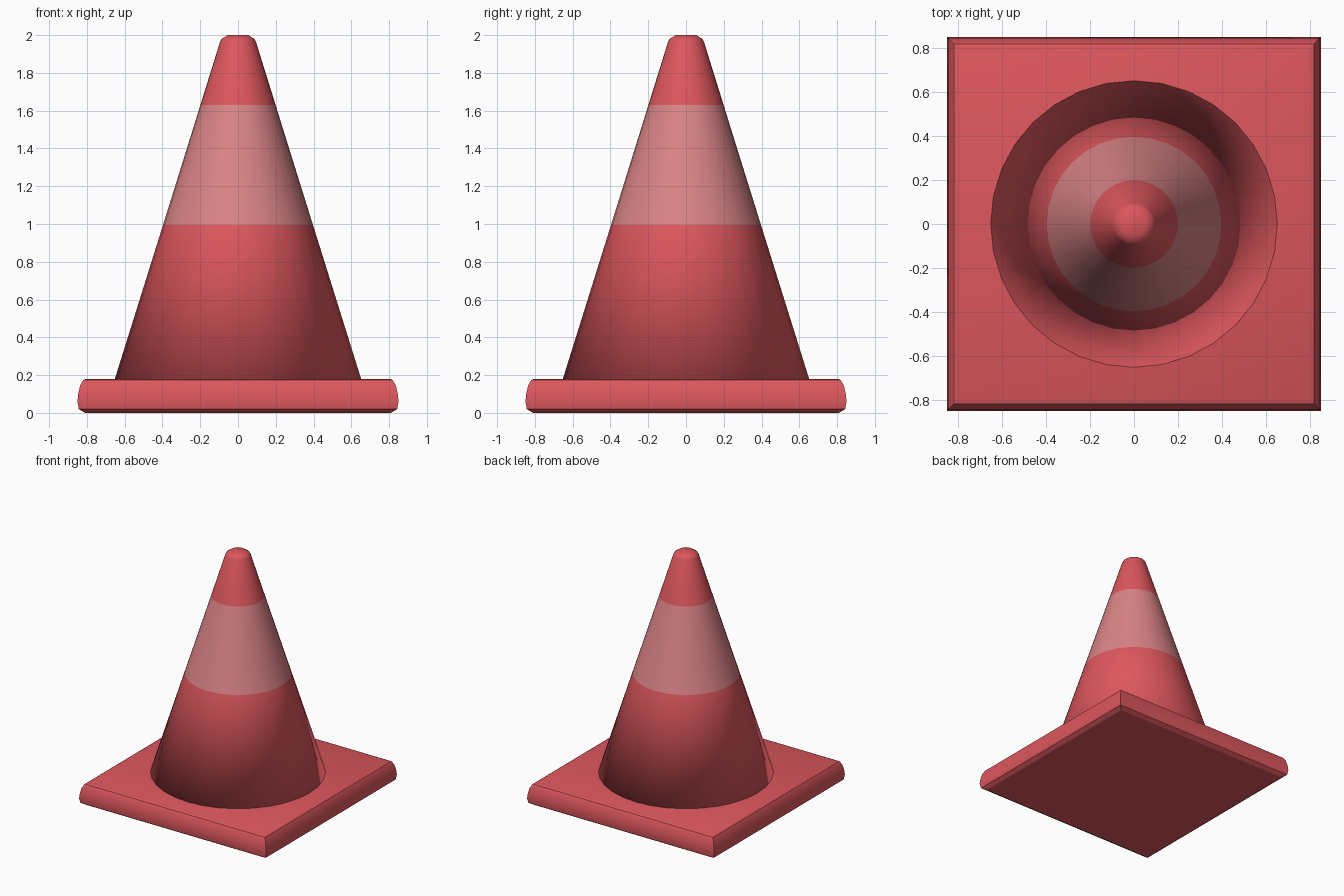
import bpy, bmesh
from math import cos, sin, pi

if "Cube" in bpy.data.objects:
    bpy.data.objects.remove(bpy.data.objects["Cube"])


def material(name, color):
    mat = bpy.data.materials.new(name)
    mat.diffuse_color = (*color, 1)
    mat.use_nodes = True
    mat.node_tree.nodes["Principled BSDF"].inputs["Base Color"].default_value = mat.diffuse_color
    return mat


def loft(name, rings, materials, band=None):
    """Skin a list of point rings, cap both ends; 'band' is the index of the second-colour strip."""
    bm = bmesh.new()
    loops = [[bm.verts.new(p) for p in ring] for ring in rings]
    n = len(loops[0])
    for k, (a, b) in enumerate(zip(loops, loops[1:])):
        for i in range(n):
            j = (i + 1) % n
            face = bm.faces.new((a[i], a[j], b[j], b[i]))
            face.material_index = 1 if k == band else 0
    bm.faces.new(loops[0][::-1])
    bm.faces.new(loops[-1])
    for face in bm.faces:
        face.smooth = True
    mesh = bpy.data.meshes.new(name)
    bm.to_mesh(mesh)
    bm.free()
    for mat in materials:
        mesh.materials.append(mat)
    obj = bpy.data.objects.new(name, mesh)
    bpy.context.collection.objects.link(obj)
    return obj


def square(h, z):
    return [(-h, -h, z), (h, -h, z), (h, h, z), (-h, h, z)]


def circle(r, z, n=32):
    return [(r * cos(2 * pi * i / n), r * sin(2 * pi * i / n), z) for i in range(n)]


red = material("cone_red", (0.72, 0.095, 0.11))
pale = material("band_pink", (0.70, 0.23, 0.24))

# Square foot with bulging rounded sides
base_profile = [(0.81, 0.005), (0.843, 0.02), (0.85, 0.06), (0.846, 0.10),
                (0.836, 0.145), (0.82, 0.173), (0.805, 0.18)]
base_profile[0] = (0.81, 0.0)
base = loft("base", [square(h, z) for h, z in base_profile], [red])
bpy.context.view_layer.objects.active = base
base.select_set(True)
bpy.ops.object.shade_smooth_by_angle(angle=pi / 6)

# Tapered body with a pale band and a rounded tip
cone_profile = [(0.652, 0.18), (0.397, 0.995), (0.199, 1.63), (0.095, 1.965),
                (0.086, 1.98), (0.055, 2.0)]
loft("cone_body", [circle(r, z) for r, z in cone_profile], [red, pale], band=1)
